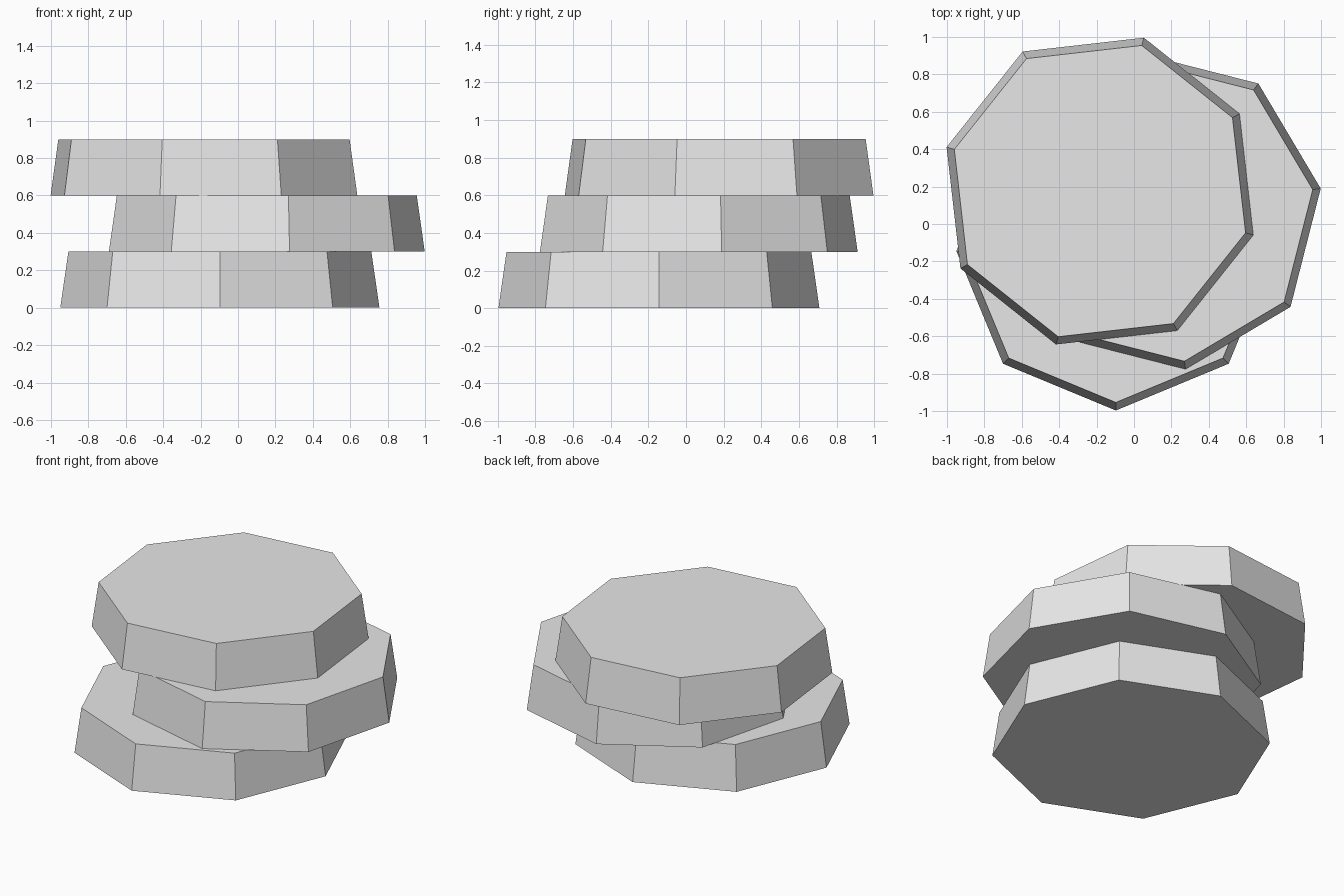
import bpy
from math import radians

cube = bpy.data.objects.get("Cube")
if cube:
    bpy.data.objects.remove(cube, do_unlink=True)

# Single light grey material
grey = bpy.data.materials.new("light_grey")
grey.use_nodes = True
colour = (0.8, 0.8, 0.8, 1)
grey.diffuse_color = colour
grey.node_tree.nodes["Principled BSDF"].inputs["Base Color"].default_value = colour

BASE_RADIUS, TOP_RADIUS, HEIGHT = 0.853, 0.81, 0.3


def slab(name, x, y, level, angle):
    """Eight-sided tapered slab with a corner pointing along the given angle."""
    bpy.ops.mesh.primitive_cone_add(
        vertices=8, radius1=BASE_RADIUS, radius2=TOP_RADIUS, depth=HEIGHT,
        location=(x, y, HEIGHT * (level + 0.5)), rotation=(0, 0, radians(angle)))
    obj = bpy.context.object
    obj.name = name
    obj.data.materials.append(grey)


# Stack of offset, twisted slabs
slab("bottom_slab", -0.097, -0.144, 0, 0)
slab("middle_slab", 0.154, 0.068, 1, 8.2)
slab("top_slab", -0.182, 0.176, 2, -16)
